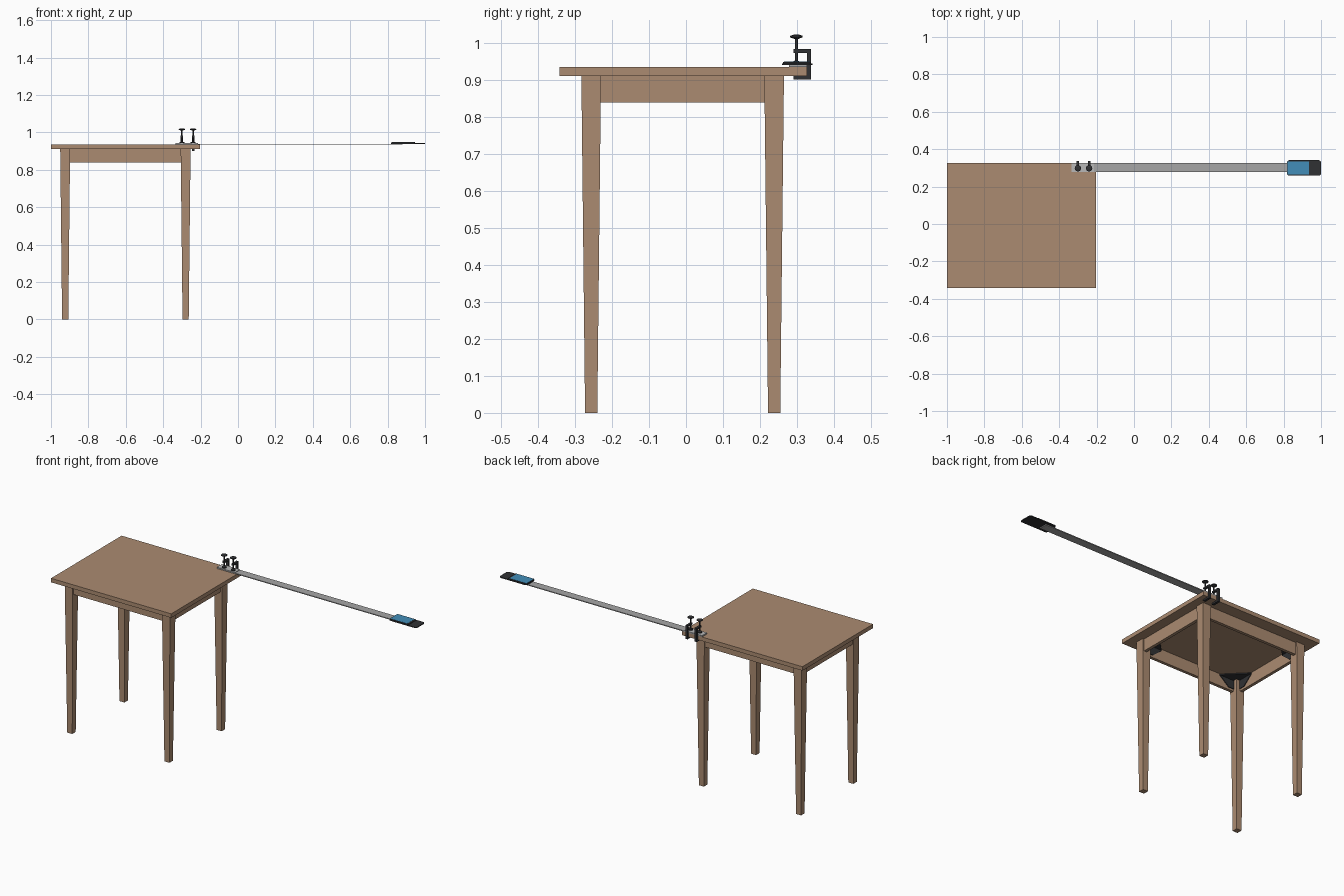
import bpy, bmesh, math
from mathutils import Vector

cube = bpy.data.objects.get("Cube")
if cube:
    bpy.data.objects.remove(cube, do_unlink=True)


def material(name, r, g, b):
    m = bpy.data.materials.new(name)
    m.use_nodes = True
    m.diffuse_color = (r, g, b, 1)
    m.node_tree.nodes["Principled BSDF"].inputs["Base Color"].default_value = (r, g, b, 1)
    return m


WOOD = material("warm wood", 0.41, 0.26, 0.165)
STEEL = material("brushed steel", 0.38, 0.38, 0.38)
PALE = material("pale steel", 0.48, 0.48, 0.48)
BLACK = material("black metal", 0.03, 0.031, 0.034)
BLUE = material("blue pad", 0.055, 0.27, 0.48)


def finish(name, bm, mat):
    bmesh.ops.recalc_face_normals(bm, faces=bm.faces)
    mesh = bpy.data.meshes.new(name)
    bm.to_mesh(mesh)
    bm.free()
    mesh.materials.append(mat)
    ob = bpy.data.objects.new(name, mesh)
    bpy.context.collection.objects.link(ob)
    return ob


def box(name, x, y, z, mat):
    """Box from (min, max) pairs."""
    bm = bmesh.new()
    bmesh.ops.create_cube(bm, size=1)
    for v in bm.verts:
        v.co = Vector([(a + b) / 2 + c * (b - a) for (a, b), c in zip((x, y, z), v.co)])
    return finish(name, bm, mat)


def prism(name, points, offset, mat):
    """Extrude a flat outline of 3D points by an offset."""
    bm = bmesh.new()
    face = bm.faces.new([bm.verts.new(p) for p in points])
    out = bmesh.ops.extrude_face_region(bm, geom=[face])
    bmesh.ops.translate(bm, vec=offset,
                        verts=[g for g in out["geom"] if isinstance(g, bmesh.types.BMVert)])
    return finish(name, bm, mat)


def lathe(name, x, y, profile, mat, sides=16):
    """Turned part from (radius, height) pairs."""
    bm = bmesh.new()
    rings = []
    for r, z in profile:
        rings.append([bm.verts.new((x + r * math.cos(math.tau * i / sides),
                                    y + r * math.sin(math.tau * i / sides), z))
                      for i in range(sides)])
    for low, high in zip(rings, rings[1:]):
        for i in range(sides):
            j = (i + 1) % sides
            bm.faces.new((low[i], low[j], high[j], high[i]))
    bm.faces.new(rings[0])
    bm.faces.new(rings[-1])
    return finish(name, bm, mat)


# Table top
CX, CY = -0.602, -0.009
TOP, UNDER = 0.934, 0.91
box("table_top", (-1, -0.204), (-0.341, 0.327), (UNDER, TOP), WOOD)

# Tapered legs and corner braces
DX, DY = 0.322, 0.247
for sx, side in ((-1, "right"), (1, "left")):
    for sy, end in ((-1, "front"), (1, "back")):
        x, y = CX + sx * DX, CY + sy * DY
        bm = bmesh.new()
        bmesh.ops.create_cube(bm, size=1)
        for v in bm.verts:
            w = 0.053 if v.co.z > 0 else 0.033
            v.co = (x + v.co.x * w, y + v.co.y * w, UNDER if v.co.z > 0 else 0)
        finish(f"{end}_{side}_leg", bm, WOOD)

        # Brace plate under the top, with two wings along the aprons
        ix, iy, reach = x - sx * 0.002, y - sy * 0.002, 0.12
        prism(f"{end}_{side}_brace_plate",
              [(ix, iy, 0.902), (ix - sx * reach, iy, 0.902), (ix, iy - sy * reach, 0.902)],
              (0, 0, 0.006), BLACK)
        prism(f"{end}_{side}_brace_wing_x",
              [(ix, iy, 0.9), (ix - sx * reach, iy, 0.9),
               (ix - sx * reach * 0.5, iy, 0.85), (ix, iy, 0.85)],
              (0, -sy * 0.004, 0), BLACK)
        prism(f"{end}_{side}_brace_wing_y",
              [(ix, iy, 0.9), (ix, iy - sy * reach, 0.9),
               (ix, iy - sy * reach * 0.5, 0.85), (ix, iy, 0.85)],
              (-sx * 0.004, 0, 0), BLACK)

# Aprons between the legs
for s, end, side in ((-1, "front", "right"), (1, "back", "left")):
    y, x = CY + s * (DY + 0.008), CX + s * (DX + 0.008)
    box(f"{end}_apron", (CX - DX, CX + DX), (y - 0.009, y + 0.009), (0.838, UNDER), WOOD)
    box(f"{side}_apron", (x - 0.009, x + 0.009), (CY - DY, CY + DY), (0.838, UNDER), WOOD)

# Long flat strip with a clamping plate at the table end
box("long_strip", (-0.335, 0.88), (0.278, 0.327), (TOP, 0.939), STEEL)
box("clamping_plate", (-0.335, -0.215), (0.279, 0.326), (0.939, 0.942), PALE)


# Rounded end plate and its pad
def rounded(name, x0, x1, y0, y1, z0, z1, r, mat):
    pts = []
    for cx, cy, start in ((x1 - r, y1 - r, 0), (x0 + r, y1 - r, 1),
                          (x0 + r, y0 + r, 2), (x1 - r, y0 + r, 3)):
        for k in range(5):
            a = math.pi / 2 * (start + k / 4)
            pts.append((cx + r * math.cos(a), cy + r * math.sin(a), z0))
    return prism(name, pts, (0, 0, z1 - z0), mat)


rounded("end_plate", 0.818, 1, 0.259, 0.341, 0.939, 0.944, 0.012, BLACK)
rounded("end_pad", 0.82, 0.945, 0.262, 0.338, 0.944, 0.948, 0.005, BLACK)
box("blue_patch", (0.821, 0.935), (0.265, 0.335), (0.948, 0.949), BLUE)

# Two screw clamps holding the strip to the table
for x, label in ((-0.3, "right"), (-0.24, "left")):
    outline = [(0.29, 0.9), (0.338, 0.9), (0.338, 0.982), (0.29, 0.982),
               (0.29, 0.972), (0.327, 0.972), (0.327, 0.91), (0.29, 0.91)]
    prism(f"{label}_clamp_frame", [(x - 0.007, y, z) for y, z in outline],
          (0.014, 0, 0), BLACK)
    lathe(f"{label}_clamp_screw", x, 0.298,
          [(0.013, 0.942), (0.013, 0.947), (0.004, 0.951), (0.004, 1.009),
           (0.009, 1.011), (0.017, 1.014), (0.017, 1.018), (0.008, 1.021)], BLACK)
